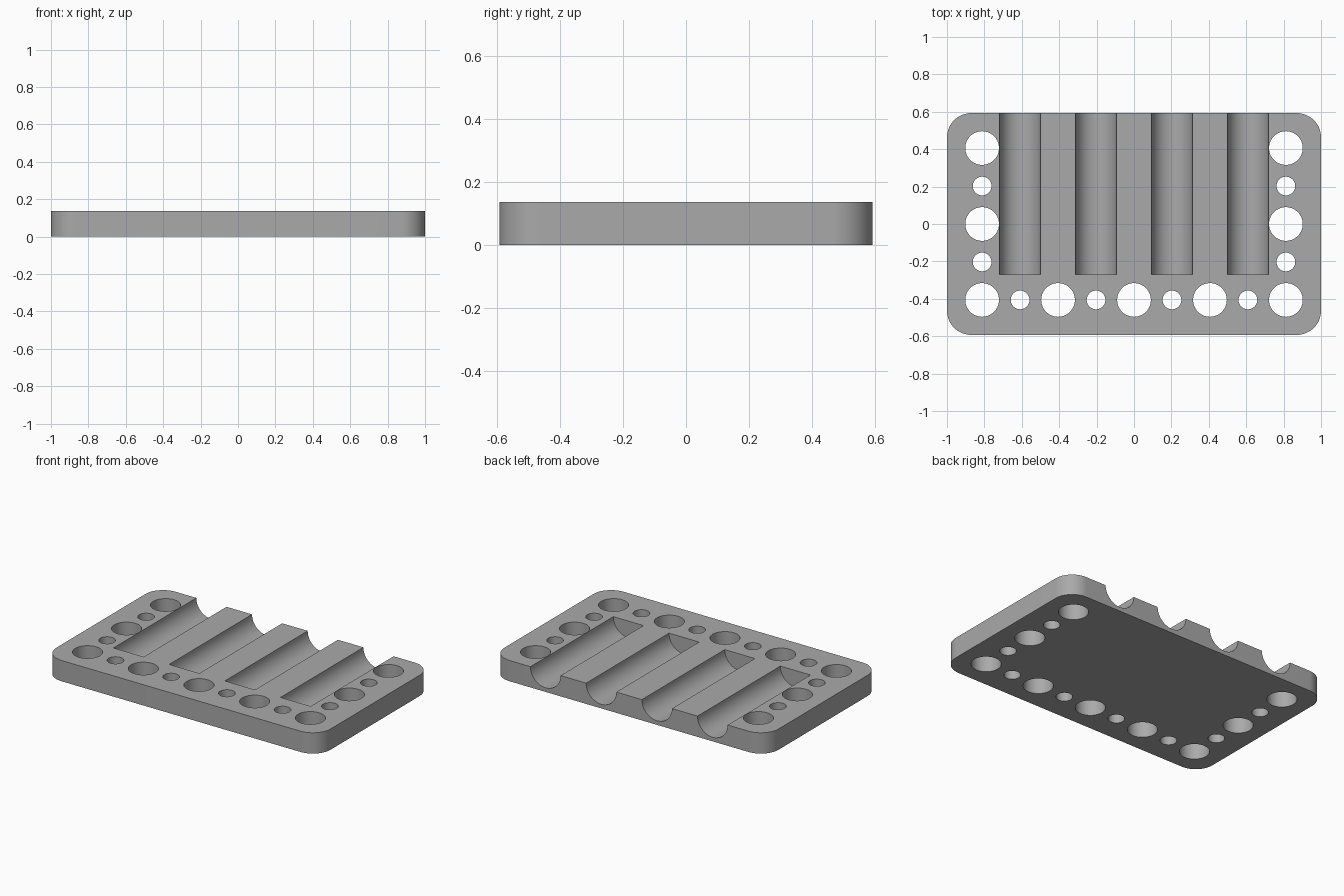
import bpy
import bmesh
import math
from mathutils import Matrix, Vector

cube = bpy.data.objects.get("Cube")
if cube:
    bpy.data.objects.remove(cube, do_unlink=True)

HALF_X, HALF_Y, HEIGHT = 1.0, 0.593, 0.137
CORNER = 0.13
PITCH = 0.203
BIG_R, SMALL_R, GROOVE_R = 0.09, 0.05, 0.11
GROOVE_FRONT = -0.27

grey = bpy.data.materials.new("plain grey")
grey.use_nodes = True
colour = (0.4, 0.4, 0.4, 1)
grey.diffuse_color = colour
grey.node_tree.nodes["Principled BSDF"].inputs["Base Color"].default_value = colour


def make_object(name, bm):
    bmesh.ops.recalc_face_normals(bm, faces=bm.faces)
    mesh = bpy.data.meshes.new(name)
    bm.to_mesh(mesh)
    bm.free()
    mesh.materials.append(grey)
    obj = bpy.data.objects.new(name, mesh)
    bpy.context.collection.objects.link(obj)
    return obj


def add_cylinder(bm, radius, length, matrix, segments=64):
    bmesh.ops.create_cone(bm, cap_ends=True, segments=segments, radius1=radius,
                          radius2=radius, depth=length, matrix=matrix)


# Plate with rounded corners
bm = bmesh.new()
outline = []
steps = 16
for quarter, (sx, sy) in enumerate([(1, 1), (-1, 1), (-1, -1), (1, -1)]):
    for i in range(steps + 1):
        a = (quarter + i / steps) * math.pi / 2
        outline.append(bm.verts.new((sx * (HALF_X - CORNER) + CORNER * math.cos(a),
                                     sy * (HALF_Y - CORNER) + CORNER * math.sin(a), 0)))
base = bm.faces.new(outline)
top = bmesh.ops.extrude_face_region(bm, geom=[base])["geom"]
bmesh.ops.translate(bm, vec=(0, 0, HEIGHT),
                    verts=[v for v in top if isinstance(v, bmesh.types.BMVert)])
plate = make_object("tray_plate", bm)

# Through holes: alternating large and small along the front and both sides
bm = bmesh.new()
positions = [(i * PITCH, -2 * PITCH, i) for i in range(-4, 5)]
positions += [(side * 4 * PITCH, j * PITCH, j) for side in (-1, 1) for j in range(-1, 3)]
for x, y, index in positions:
    radius = SMALL_R if index % 2 else BIG_R
    add_cylinder(bm, radius, 1, Matrix.Translation((x, y, 0)))

# Half-round grooves, open at the back
length = HALF_Y - GROOVE_FRONT + 0.1
for k in (-3, -1, 1, 3):
    centre = Vector((k * PITCH, GROOVE_FRONT + length / 2, HEIGHT))
    add_cylinder(bm, GROOVE_R, length,
                 Matrix.Translation(centre) @ Matrix.Rotation(math.pi / 2, 4, "X"))
cutter = make_object("hole_and_groove_cutter", bm)
cutter.hide_render = True

# Cut the plate and remove the helper
cut = plate.modifiers.new("cut", "BOOLEAN")
cut.operation = "DIFFERENCE"
cut.solver = "EXACT"
cut.object = cutter
bpy.ops.object.select_all(action="DESELECT")
plate.select_set(True)
bpy.context.view_layer.objects.active = plate
bpy.ops.object.modifier_apply(modifier=cut.name)
bpy.data.objects.remove(cutter, do_unlink=True)
bpy.ops.object.shade_smooth_by_angle(angle=math.radians(30))
